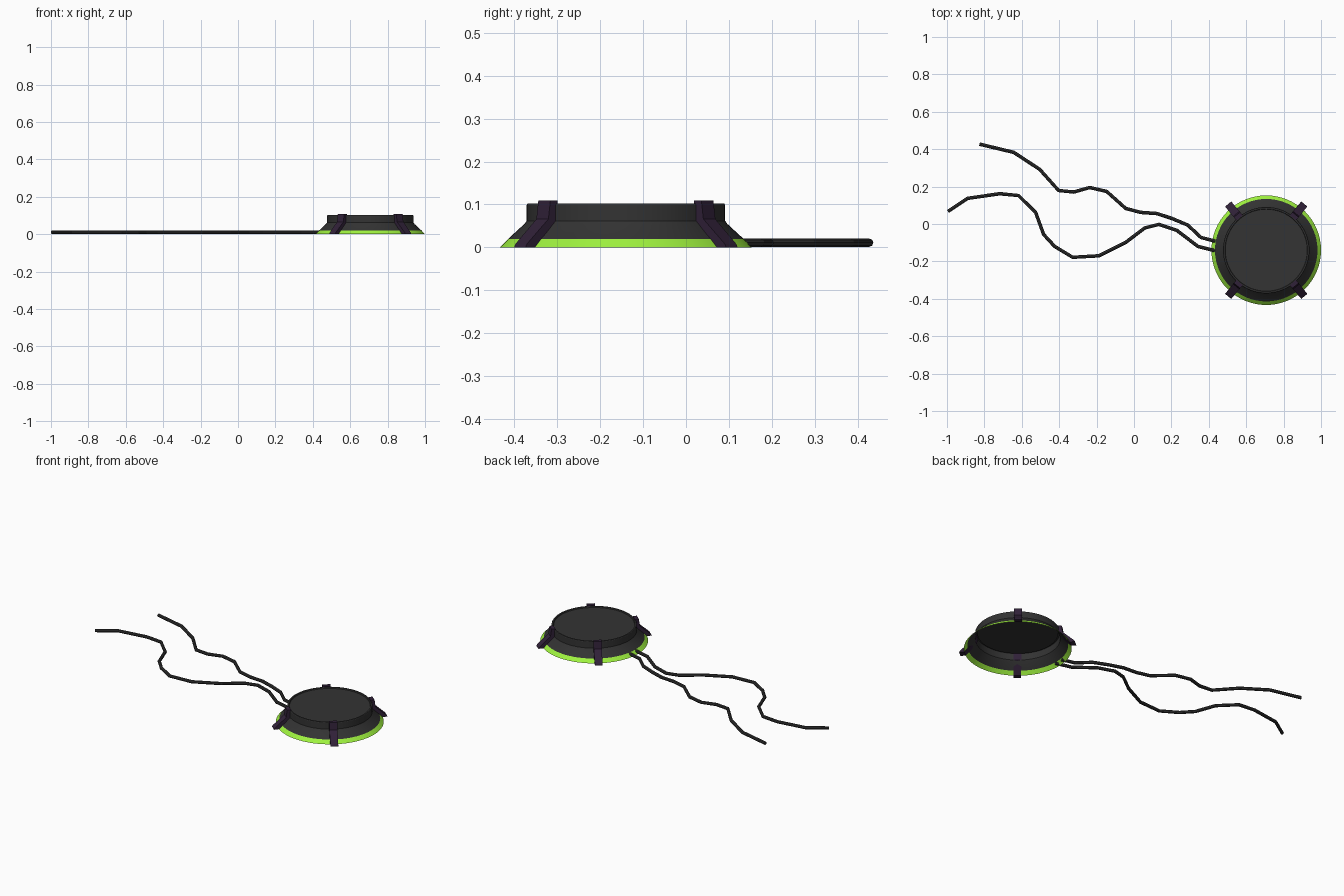
import bpy, bmesh
from math import cos, sin, tau, radians

if "Cube" in bpy.data.objects:
    bpy.data.objects.remove(bpy.data.objects["Cube"])

CX, CY = 0.707, -0.14   # centre of the puck


def material(name, rgb):
    m = bpy.data.materials.new(name)
    m.diffuse_color = (*rgb, 1)
    m.use_nodes = True
    m.node_tree.nodes["Principled BSDF"].inputs["Base Color"].default_value = m.diffuse_color
    return m


DARK = material("dark_grey", (0.033, 0.033, 0.033))
GREEN = material("lime", (0.35, 0.9, 0.05))
PURPLE = material("dark_purple", (0.03, 0.015, 0.04))


def finish(bm, name, mat, smooth=False):
    me = bpy.data.meshes.new(name)
    bm.to_mesh(me)
    bm.free()
    ob = bpy.data.objects.new(name, me)
    bpy.context.collection.objects.link(ob)
    ob.location = (CX, CY, 0)
    me.materials.append(mat)
    if smooth:
        bpy.ops.object.select_all(action='DESELECT')
        ob.select_set(True)
        bpy.context.view_layer.objects.active = ob
        bpy.ops.object.shade_smooth_by_angle(angle=radians(25))
    return ob


def lathe(name, profile, mat, cap=False, n=64):
    """Open shell of revolution, optionally closed by a disc at the last ring."""
    bm = bmesh.new()
    rings = [[bm.verts.new((r * cos(tau * i / n), r * sin(tau * i / n), z))
              for i in range(n)] for r, z in profile]
    for a, b in zip(rings, rings[1:]):
        for i in range(n):
            j = (i + 1) % n
            bm.faces.new((a[i], a[j], b[j], b[i]))
    if cap:
        bm.faces.new(rings[-1])
    return finish(bm, name, mat, True)


# Hollow puck: glowing base band, then sloped body with a recessed lid
lathe("base_band", [(0.293, 0), (0.274, 0.02)], GREEN)
lathe("puck_body", [(0.274, 0.02), (0.236, 0.055), (0.231, 0.062), (0.231, 0.099),
                    (0.229, 0.102), (0.221, 0.102), (0.219, 0.096)], DARK, cap=True)

# Four clamps: side profile (radius, height, half width) following the shell
clamp_profile = [(0.291, 0, 0.021), (0.320, 0, 0.021), (0.316, 0.008, 0.021),
                 (0.252, 0.066, 0.022), (0.246, 0.109, 0.022),
                 (0.224, 0.109, 0.022), (0.224, 0.098, 0.022),
                 (0.230, 0.062, 0.022)]
for name, deg in (("back_right", 50.5), ("back_left", 129.5),
                  ("front_left", 230.5), ("front_right", 309.5)):
    a = radians(deg)
    bm = bmesh.new()
    sides = [[bm.verts.new((r * cos(a) - s * w * sin(a), r * sin(a) + s * w * cos(a), z))
              for r, z, w in clamp_profile] for s in (-1, 1)]
    bm.faces.new(sides[0])
    bm.faces.new(sides[1][::-1])
    k = len(clamp_profile)
    for i in range(k):
        j = (i + 1) % k
        bm.faces.new((sides[0][j], sides[0][i], sides[1][i], sides[1][j]))
    bmesh.ops.recalc_face_normals(bm, faces=bm.faces)
    finish(bm, "clamp_" + name, PURPLE)


# Two wires trailing along the ground
def wire(name, pts):
    cu = bpy.data.curves.new(name, 'CURVE')
    cu.dimensions = '3D'
    cu.bevel_depth = 0.0095
    cu.bevel_resolution = 2
    cu.use_fill_caps = True
    sp = cu.splines.new('POLY')
    sp.points.add(len(pts) - 1)
    for p, (x, y) in zip(sp.points, pts):
        p.co = (x, y, 0.011, 1)
    sp.use_smooth = False
    cu.materials.append(DARK)
    ob = bpy.data.objects.new(name, cu)
    bpy.context.collection.objects.link(ob)
    bpy.ops.object.select_all(action='DESELECT')
    ob.select_set(True)
    bpy.context.view_layer.objects.active = ob
    bpy.ops.object.convert(target='MESH')


wire("back_wire", [(-.826, .427), (-.643, .383), (-.504, .292), (-.403, .179),
                   (-.322, .171), (-.237, .195), (-.146, .174), (-.044, .083),
                   (.036, .062), (.122, .056), (.202, .030), (.288, -.006),
                   (.358, -.072), (.435, -.092)])
wire("front_wire", [(-.995, .067), (-.890, .137), (-.718, .162), (-.617, .152),
                    (-.526, .062), (-.483, -.056), (-.424, -.120), (-.328, -.178),
                    (-.188, -.170), (-.044, -.098), (.058, -.021), (.133, -.002),
                    (.229, -.034), (.342, -.120), (.435, -.143)])
